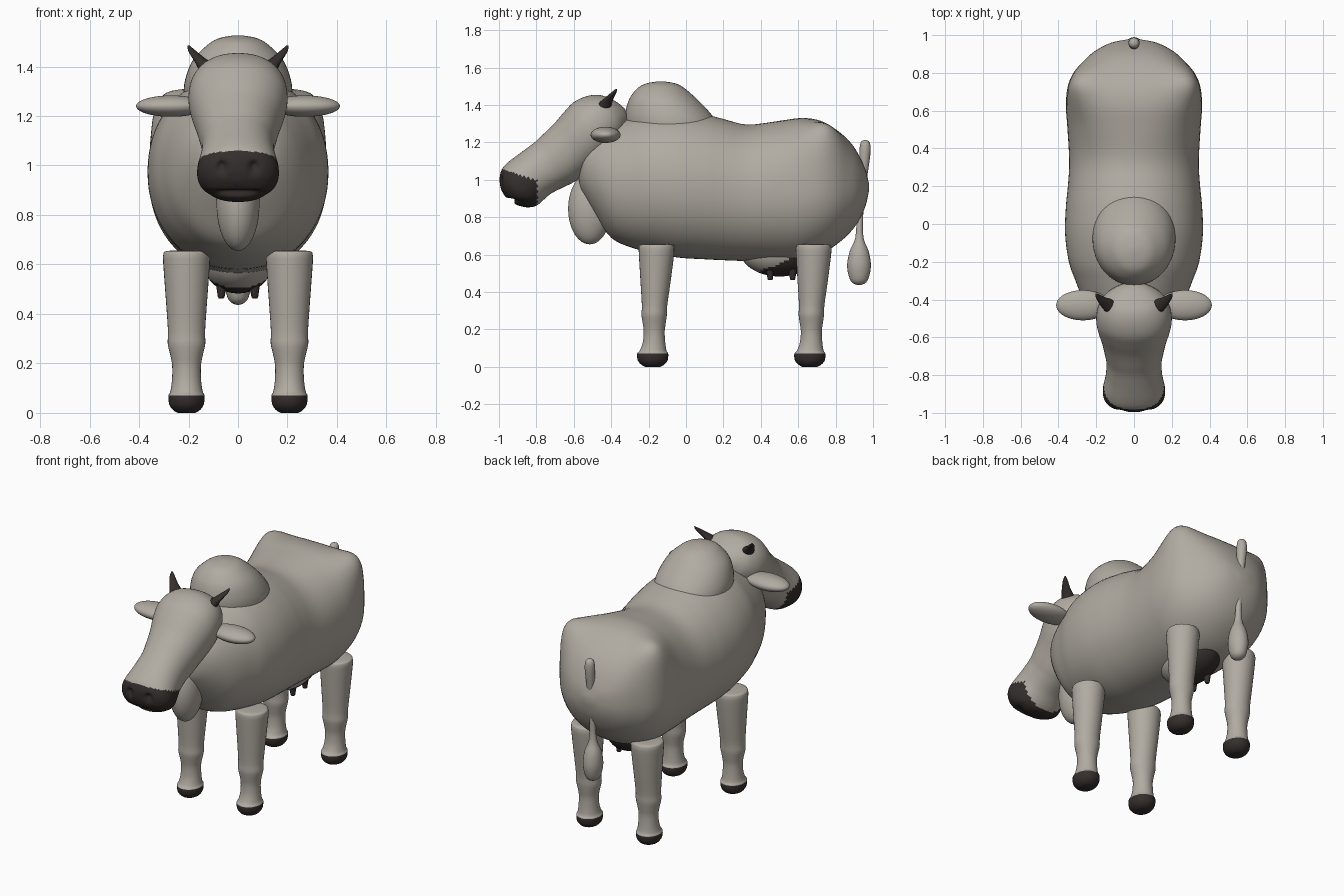
import bpy, bmesh, math
from mathutils import Vector


def material(name, rgb):
    m = bpy.data.materials.new(name)
    m.diffuse_color = (*rgb, 1)
    return m


HIDE = material("warm grey hide", (0.44, 0.41, 0.36))
DARK = material("dark brown horn", (0.035, 0.028, 0.026))


def resample(rows, sub):
    """Catmull-Rom interpolation through rows of section parameters."""
    out = []
    for i in range(len(rows) - 1):
        p0, p1, p2 = rows[max(i - 1, 0)], rows[i], rows[i + 1]
        p3 = rows[min(i + 2, len(rows) - 1)]
        for k in range(sub):
            t = k / sub
            out.append([0.5 * (2 * b + (c - a) * t + (2 * a - 5 * b + 4 * c - d) * t * t
                               + (3 * b - a - 3 * c + d) * t ** 3)
                        for a, b, c, d in zip(p0, p1, p2, p3)])
    out.append(list(rows[-1]))
    return out


def loft(name, rows, ring, n=32, sub=3, mats=(HIDE,), dark=None, warp=None):
    """Skin a smooth surface through sections; dark(c) picks faces of the 2nd material."""
    bm = bmesh.new()
    loops = []
    for r in resample(rows, sub):
        pts = [ring(r, 2 * math.pi * k / n) for k in range(n)]
        loops.append([bm.verts.new(warp(p) if warp else p) for p in pts])
    for a, b in zip(loops, loops[1:]):
        for k in range(n):
            bm.faces.new((a[k], a[(k + 1) % n], b[(k + 1) % n], b[k]))
    bm.faces.new(loops[0])
    bm.faces.new(loops[-1])
    bmesh.ops.recalc_face_normals(bm, faces=bm.faces)
    for f in bm.faces:
        f.smooth = True
        if dark and dark(f.calc_center_median()):
            f.material_index = 1
    me = bpy.data.meshes.new(name)
    bm.to_mesh(me)
    bm.free()
    for m in mats:
        me.materials.append(m)
    ob = bpy.data.objects.new(name, me)
    bpy.context.collection.objects.link(ob)
    return ob


def flat(r, a):
    """Horizontal elliptical section: z, centre x, centre y, radius x, radius y."""
    z, cx, cy, rx, ry = r
    return Vector((cx + rx * math.cos(a), cy + ry * math.sin(a), z))


def ellipsoid(name, c, rad, **kw):
    rows = []
    for i in range(33):
        t = math.pi * (0.01 + 0.98 * i / 32)
        rows.append((c[2] - rad[2] * math.cos(t), c[0], c[1],
                     rad[0] * math.sin(t), rad[1] * math.sin(t)))
    return loft(name, rows, flat, n=48, sub=1, **kw)


def spow(v, e):
    return math.copysign(abs(v) ** e, v)


# body: sections along y (y, top, bottom, half width), squarer over the rump
def body_ring(r, a):
    y, top, bot, w = r
    t = min(max((y - 0.35) / 0.3, 0), 1)
    e = 2.1 + (0.5 * t * t * (3 - 2 * t) if math.sin(a) > 0 else 0)
    return Vector((w * spow(math.cos(a), 2 / e), y,
                   (top + bot) / 2 + (top - bot) / 2 * spow(math.sin(a), 2 / e)))


def hips(p):
    d = Vector((abs(p.x), p.y, p.z)) - Vector((0.28, 0.74, 1.20))
    g = 0.075 * math.exp(-d.length_squared / (2 * 0.085 ** 2))
    return p + Vector((math.copysign(0.35, p.x), 0.15, 0.9)) * g


loft("body", [
    (-0.575, 1.05, 1.02, 0.02), (-0.565, 1.14, 0.95, 0.10), (-0.54, 1.20, 0.90, 0.16),
    (-0.48, 1.25, 0.80, 0.22), (-0.40, 1.29, 0.69, 0.27), (-0.30, 1.33, 0.64, 0.31),
    (-0.20, 1.36, 0.615, 0.345), (-0.05, 1.37, 0.585, 0.365), (0.10, 1.35, 0.575, 0.36),
    (0.20, 1.325, 0.57, 0.35), (0.33, 1.295, 0.565, 0.343), (0.50, 1.315, 0.56, 0.352),
    (0.62, 1.33, 0.565, 0.36), (0.72, 1.315, 0.60, 0.352), (0.80, 1.27, 0.65, 0.32),
    (0.87, 1.21, 0.71, 0.26), (0.92, 1.14, 0.775, 0.20), (0.96, 1.05, 0.86, 0.12),
    (0.978, 0.98, 0.94, 0.03)], body_ring, n=72, sub=4, warp=hips)

# shoulder hump
loft("hump", [
    (1.20, 0, -0.08, 0.215, 0.24), (1.28, 0, -0.075, 0.22, 0.247),
    (1.35, 0, -0.095, 0.213, 0.23), (1.43, 0, -0.122, 0.18, 0.182),
    (1.49, 0, -0.134, 0.12, 0.125), (1.515, 0, -0.134, 0.075, 0.078),
    (1.526, 0, -0.134, 0.015, 0.015)], flat, n=48, sub=4)

# head: sections along a sloping axis (distance, upper, lower, half width)
AXIS, UP, ROOT = Vector((0, -0.84, -0.54)), Vector((0, -0.54, 0.84)), Vector((0, -0.45, 1.27))


def head_ring(r, a):
    s, top, bot, w = r
    h = (top + bot) / 2 + (top - bot) / 2 * spow(math.sin(a), 0.93)
    return ROOT + AXIS * s + UP * h + Vector((w * spow(math.cos(a), 0.93), 0, 0))


def face_details(p):
    if p.y > -0.80:
        return p
    # nostrils and mouth groove pressed into the muzzle
    nostril = math.exp(-(((abs(p.x) - 0.065) / 0.02) ** 2 + ((p.z - 0.99) / 0.025) ** 2))
    mouth = math.exp(-((p.z - 0.885) / 0.012) ** 2 - (p.x / 0.11) ** 4)
    push = (0.025 * nostril + 0.03 * mouth) * min((-0.80 - p.y) / 0.08, 1)
    return p - AXIS * push


loft("head", [
    (-0.162, 0.03, 0.0, 0.02), (-0.15, 0.07, -0.03, 0.07), (-0.12, 0.125, -0.06, 0.125),
    (-0.08, 0.168, -0.095, 0.165), (-0.02, 0.195, -0.12, 0.192), (0.05, 0.203, -0.14, 0.20),
    (0.12, 0.187, -0.15, 0.19), (0.20, 0.163, -0.155, 0.17), (0.28, 0.147, -0.157, 0.155),
    (0.34, 0.136, -0.15, 0.146), (0.42, 0.13, -0.143, 0.149), (0.51, 0.124, -0.155, 0.164),
    (0.555, 0.114, -0.14, 0.162), (0.59, 0.09, -0.11, 0.142), (0.617, 0.05, -0.075, 0.10),
    (0.63, 0.01, -0.03, 0.02)], head_ring, n=96, sub=6, mats=(HIDE, DARK), warp=face_details,
    dark=lambda c: c.y < -0.795 and c.z < 1.05 - 0.33 * (c.y + 0.96))

# dewlap under the throat
ellipsoid("dewlap", (0, -0.515, 0.845), (0.087, 0.115, 0.19))

# udder with dark underside
ellipsoid("udder", (0, 0.50, 0.62), (0.145, 0.21, 0.137), mats=(HIDE, DARK),
          dark=lambda c: c.z < 0.505 + 0.4 * (c.y - 0.38))

# tail with brush
loft("tail", [
    (1.212, 0, 0.958, 0.006, 0.006), (1.20, 0, 0.958, 0.024, 0.024),
    (1.15, 0, 0.957, 0.030, 0.030), (1.05, 0, 0.950, 0.024, 0.024),
    (0.95, 0, 0.940, 0.018, 0.018), (0.80, 0, 0.930, 0.017, 0.017),
    (0.69, 0, 0.927, 0.024, 0.022), (0.62, 0, 0.926, 0.048, 0.050),
    (0.54, 0, 0.925, 0.056, 0.064), (0.47, 0, 0.925, 0.044, 0.050),
    (0.445, 0, 0.925, 0.026, 0.03), (0.437, 0, 0.925, 0.006, 0.006)], flat, n=24)

LEG = [  # z, y shift, radius x, radius y
    (0.0, -0.02, 0.035, 0.04), (0.012, -0.02, 0.055, 0.062), (0.035, -0.02, 0.070, 0.080),
    (0.07, -0.02, 0.073, 0.083), (0.085, -0.018, 0.066, 0.072), (0.13, -0.013, 0.059, 0.060),
    (0.19, -0.012, 0.058, 0.056), (0.235, -0.012, 0.066, 0.062), (0.28, -0.012, 0.076, 0.068),
    (0.33, -0.01, 0.075, 0.068), (0.45, -0.005, 0.083, 0.080), (0.60, 0.0, 0.094, 0.094),
    (0.64, 0.0, 0.094, 0.094), (0.654, 0.0, 0.082, 0.082), (0.657, 0.0, 0.02, 0.02)]
HORN = [(1.37, 0.115, -0.445, 0.038), (1.41, 0.135, -0.43, 0.035), (1.435, 0.16, -0.412, 0.025),
        (1.465, 0.187, -0.387, 0.015), (1.485, 0.20, -0.372, 0.004)]

for side, s in (("left", 1), ("right", -1)):
    # legs with dark hooves
    for end, y0 in (("front", -0.158), ("rear", 0.682)):
        loft(f"{side}_{end}_leg", [(z, s * 0.208, y0 + dy, rx, ry) for z, dy, rx, ry in LEG],
             flat, mats=(HIDE, DARK), dark=lambda c: c.z < 0.072)
    # ears and horns
    ellipsoid(f"{side}_ear", (s * 0.27, -0.43, 1.24), (0.142, 0.08, 0.043))
    loft(f"{side}_horn", [(z, s * x, y, r, r) for z, x, y, r in HORN], flat, n=20, mats=(DARK,))
    # teats
    for i, y in enumerate((0.45, 0.57)):
        loft(f"{side}_teat_{i + 1}", [
            (0.463, s * 0.068, y, 0.005, 0.005), (0.467, s * 0.068, y, 0.013, 0.013),
            (0.50, s * 0.067, y, 0.019, 0.019), (0.56, s * 0.065, y, 0.03, 0.03)],
            flat, n=16, mats=(DARK,))
